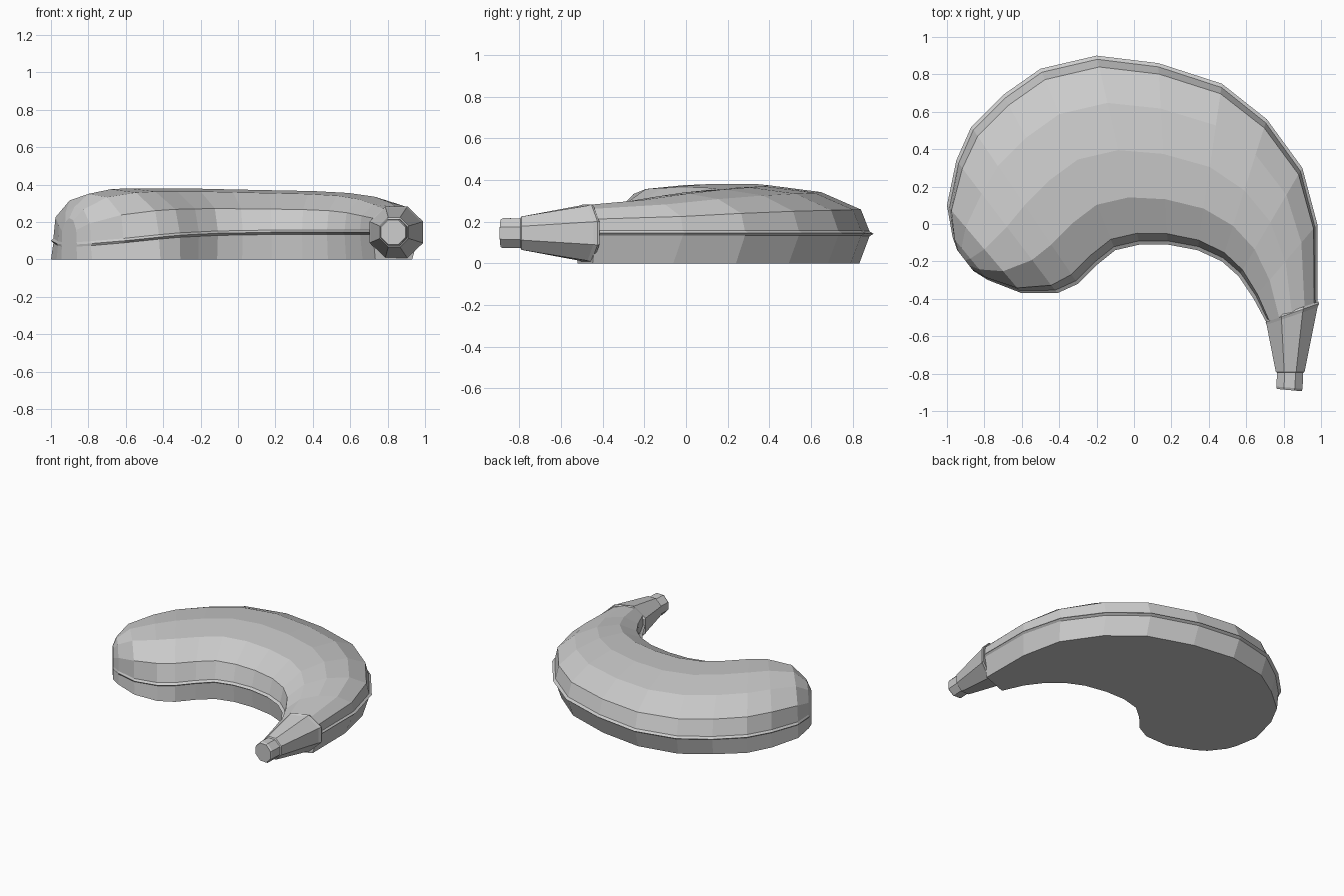
import bpy, bmesh, math
from mathutils import Vector

cube = bpy.data.objects.get("Cube")
if cube:
    bpy.data.objects.remove(cube, do_unlink=True)

grey = bpy.data.materials.new("light_grey")
grey.use_nodes = True
colour = (0.6, 0.6, 0.6, 1)
grey.diffuse_color = colour
grey.node_tree.nodes["Principled BSDF"].inputs["Base Color"].default_value = colour


def loft(name, rings):
    """Skin closed rings of points and cap both ends."""
    bm = bmesh.new()
    loops = [[bm.verts.new(p) for p in ring] for ring in rings]
    n = len(loops[0])
    for a, b in zip(loops, loops[1:]):
        for i in range(n):
            j = (i + 1) % n
            bm.faces.new((a[i], a[j], b[j], b[i]))
    bm.faces.new(loops[0])
    bm.faces.new(loops[-1])
    bmesh.ops.recalc_face_normals(bm, faces=bm.faces)
    mesh = bpy.data.meshes.new(name)
    bm.to_mesh(mesh)
    bm.free()
    mesh.materials.append(grey)
    obj = bpy.data.objects.new(name, mesh)
    bpy.context.collection.objects.link(obj)
    return obj


# Body stations: outer x, y, inner x, y, seam height, top height, bottom inset
stations = [
    (0.98, -0.43, 0.71, -0.53, 0.145, 0.28, 0.09),
    (0.98, 0.00, 0.64, -0.40, 0.145, 0.305, 0.08),
    (0.90, 0.30, 0.56, -0.28, 0.145, 0.335, 0.07),
    (0.71, 0.56, 0.47, -0.20, 0.145, 0.355, 0.07),
    (0.47, 0.75, 0.34, -0.14, 0.145, 0.365, 0.07),
    (0.13, 0.86, 0.18, -0.11, 0.145, 0.37, 0.07),
    (-0.20, 0.90, 0.03, -0.11, 0.142, 0.375, 0.07),
    (-0.50, 0.83, -0.10, -0.14, 0.14, 0.38, 0.06),
    (-0.70, 0.69, -0.20, -0.22, 0.135, 0.38, 0.05),
    (-0.87, 0.52, -0.30, -0.32, 0.13, 0.38, 0.03),
    (-0.95, 0.34, -0.41, -0.37, 0.12, 0.375, 0.015),
    (-1.00, 0.10, -0.60, -0.37, 0.10, 0.35, 0.0),
    (-0.97, -0.07, -0.78, -0.30, 0.085, 0.28, 0.0),
    (-0.945, -0.14, -0.86, -0.25, 0.08, 0.22, 0.0),
]
# Dome rows: fraction across, fraction of dome height
dome = [(0.06, 0.5), (0.25, 0.86), (0.5, 1.0), (0.75, 0.93), (0.94, 0.55)]


def section(ox, oy, ix, iy, seam, top, inset):
    outer, inner = Vector((ox, oy, 0)), Vector((ix, iy, 0))
    width = (inner - outer).length
    fit = min(1, width / 0.5)

    def at(t, z):
        p = outer.lerp(inner, t)
        return (p.x, p.y, z)

    lip = 0.02 * fit / width
    foot = inset * fit / width
    # Bottom edge and lipped seam on the outside
    pts = [at(foot, 0), at(lip, seam - 0.012), at(0, seam), at(lip, seam + 0.012)]
    pts += [at(t, seam + h * (top - seam)) for t, h in dome]
    # Lipped seam and bottom edge on the inside
    pts += [at(1 - lip, seam + 0.012), at(1, seam), at(1 - lip, seam - 0.012),
            at(1 - foot * 0.5, 0)]
    return pts


loft("curved_body", [section(*s) for s in stations])

# Spout rings: centre x, y, half width vector x, y, half height
spout = [
    (0.850, -0.462, 0.136, 0.047, 0.130),
    (0.847, -0.475, 0.143, 0.050, 0.138),
    (0.845, -0.492, 0.136, 0.047, 0.132),
    (0.835, -0.790, 0.077, 0.000, 0.080),
    (0.835, -0.795, 0.070, 0.000, 0.071),
    (0.831, -0.875, 0.070, -0.006, 0.072),
    (0.830, -0.888, 0.066, -0.006, 0.066),
]


def octagon(cx, cy, ux, uy, hz):
    ring = []
    for k in range(8):
        a = math.pi / 4 * (k + 0.5)
        c = math.cos(a) / math.cos(math.pi / 8)
        s = math.sin(a) / math.cos(math.pi / 8)
        ring.append((cx + ux * c, cy + uy * c, 0.145 + hz * s))
    return ring


loft("tapered_spout", [octagon(*r) for r in spout])
